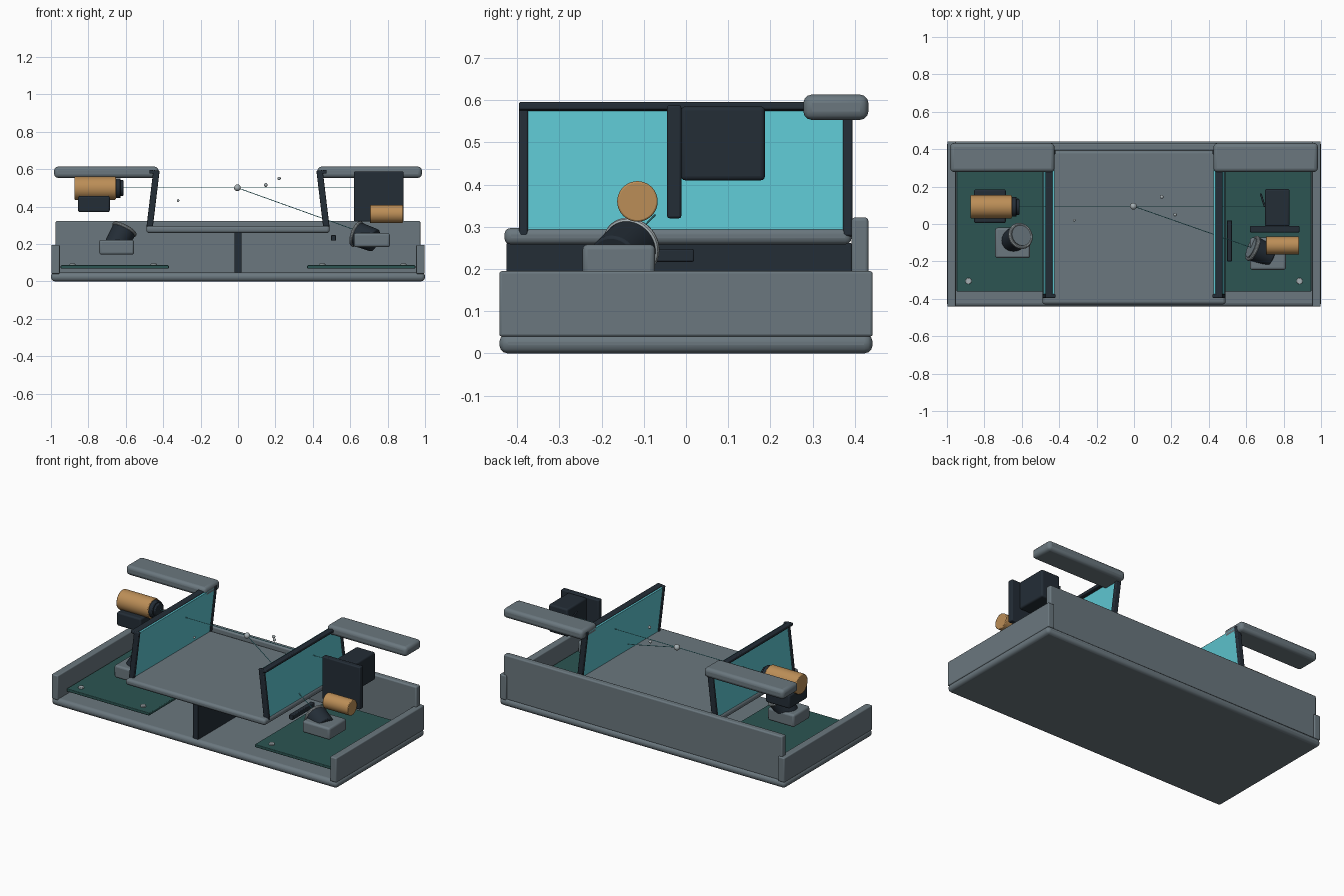
import bpy
from math import radians, pi
from mathutils import Vector

if "Cube" in bpy.data.objects:
    bpy.data.objects.remove(bpy.data.objects["Cube"], do_unlink=True)


def material(name, rgb):
    m = bpy.data.materials.new(name)
    m.use_nodes = True
    m.diffuse_color = (*rgb, 1)
    m.node_tree.nodes["Principled BSDF"].inputs["Base Color"].default_value = (*rgb, 1)
    return m


GREY = material("slate grey", (0.145, 0.185, 0.21))
DARK = material("dark navy", (0.017, 0.026, 0.037))
CYAN = material("cyan glass", (0.11, 0.56, 0.63))
GREEN = material("board green", (0.025, 0.09, 0.085))
AMBER = material("amber metal", (0.5, 0.27, 0.095))
SILVER = material("pale silver", (0.38, 0.43, 0.45))


def finish(name, mat, bevel=0, segments=3):
    ob = bpy.context.object
    ob.name = name
    ob.data.materials.append(mat)
    if bevel:
        mod = ob.modifiers.new("bevel", "BEVEL")
        mod.width, mod.segments = bevel, segments
        mod.limit_method, mod.angle_limit = "ANGLE", radians(40)
    bpy.ops.object.shade_smooth_by_angle(angle=radians(35))
    return ob


def box(name, mat, x, y, z, bevel=0.006, rot=(0, 0, 0)):
    """Box from three (low, high) ranges, turned about its centre."""
    spans = (x, y, z)
    bpy.ops.mesh.primitive_cube_add(size=1, location=[sum(s) / 2 for s in spans], rotation=rot)
    bpy.context.object.scale = [s[1] - s[0] for s in spans]
    bpy.ops.object.transform_apply(location=False, rotation=False, scale=True)
    return finish(name, mat, bevel)


def rod(name, mat, start, end, r, r2=None, bevel=0, sides=40):
    """Cylinder or cone between two points."""
    a, b = Vector(start), Vector(end)
    d = b - a
    bpy.ops.mesh.primitive_cone_add(vertices=sides, radius1=r, radius2=r if r2 is None else r2,
                                    depth=d.length, location=(a + b) / 2,
                                    rotation=d.to_track_quat("Z", "Y").to_euler())
    return finish(name, mat, bevel, 2)


def ball(name, mat, place, r):
    bpy.ops.mesh.primitive_uv_sphere_add(segments=20, ring_count=12, radius=r, location=place)
    return finish(name, mat)


def camera_head(name, centre, axis):
    """Dark housing with a pale rim and a grey lens, aimed along an axis."""
    c, n = Vector(centre), Vector(axis).normalized()
    rod(name + "_housing", DARK, c - n * 0.11, c, 0.062, 0.066, 0.006)
    rod(name + "_lens", GREY, c, c + n * 0.012, 0.056)
    bpy.ops.mesh.primitive_torus_add(major_radius=0.063, minor_radius=0.009, major_segments=40,
                                     minor_segments=10, location=c,
                                     rotation=n.to_track_quat("Z", "Y").to_euler())
    finish(name + "_rim", SILVER)


# Tray, deck and central support
box("base_tray", GREY, (-1, 1), (-0.442, 0.442), (0, 0.047), 0.02, )
box("back_wall", GREY, (-0.975, 0.975), (0.392, 0.432), (0.04, 0.322), 0.008)
box("deck", GREY, (-0.49, 0.49), (-0.43, 0.392), (0.258, 0.297), 0.015)
box("centre_support", DARK, (-0.02, 0.02), (-0.425, 0.392), (0.04, 0.262), 0.003)

# Parts repeated on both ends
for side, word in ((-1, "right"), (1, "left")):
    def span(a, b):
        return tuple(sorted((side * a, side * b)))

    box(word + "_end_wall", GREY, span(0.953, 0.998), (-0.442, 0.442), (0.04, 0.195))
    box(word + "_armrest", GREY, span(0.425, 0.983), (0.278, 0.432), (0.553, 0.613), 0.02)
    box(word + "_circuit_board", GREEN, span(0.37, 0.948), (-0.362, 0.362), (0.068, 0.086), 0.004)
    for x in (0.45, 0.885):
        for y in (-0.305, 0.305):
            rod(word + "_screw", SILVER, (side * x, y, 0.08), (side * x, y, 0.094), 0.017,
                bevel=0.003, sides=20)

    # Leaning glass panel with its frame
    lean = (0, -side * 0.12, 0)
    box(word + "_glass", CYAN, span(0.443, 0.467), (-0.38, 0.38), (0.277, 0.587), 0.002, lean)
    for y in (-0.385, 0.383):
        box(word + "_frame_post", DARK, span(0.438, 0.472), (y - 0.011, y + 0.011),
            (0.275, 0.594), 0.005, lean)
    box(word + "_frame_top", DARK, span(0.436, 0.474), (-0.396, 0.394), (0.575, 0.594), 0.005, lean)

# Projector
box("projector_mount", DARK, (-0.855, -0.685), (0.005, 0.185), (0.37, 0.456), 0.01)
rod("projector_body", AMBER, (-0.875, 0.092, 0.498), (-0.653, 0.092, 0.498), 0.062, bevel=0.005)
rod("projector_collar", DARK, (-0.66, 0.092, 0.498), (-0.628, 0.092, 0.498), 0.053, bevel=0.004)
rod("projector_lens", DARK, (-0.63, 0.092, 0.498), (-0.613, 0.092, 0.498), 0.043, bevel=0.004)

# Detector plate, its housing and the tilted mirror
box("detector_plate", DARK, (0.62, 0.885), (-0.045, -0.011), (0.32, 0.588))
box("detector_housing", DARK, (0.7, 0.832), (-0.012, 0.187), (0.41, 0.585), 0.01)
box("tilted_mirror", DARK, (0.683, 0.693), (0.09, 0.165), (0.46, 0.54), 0.002, (0, 0, 0.3))
rod("amber_motor", AMBER, (0.705, -0.115, 0.36), (0.882, -0.115, 0.36), 0.048, bevel=0.004)
box("side_rail", DARK, (0.497, 0.524), (-0.2, 0.019), (0.217, 0.247), 0.004)

# Cameras on their blocks
box("right_camera_block", GREY, (-0.742, -0.556), (-0.182, -0.02), (0.143, 0.222), 0.012)
camera_head("right_camera", (-0.607, -0.064, 0.278), (0.45, 0.25, 0.85))
box("left_camera_block", GREY, (0.62, 0.812), (-0.245, -0.073), (0.183, 0.258), 0.012)
camera_head("left_camera", (0.635, -0.13, 0.253), (-0.88, 0.38, 0.32))

# Floating particles and thin light beams
focus = (-0.003, 0.095, 0.5)
ball("focus_particle", SILVER, focus, 0.018)
for place, r in (((0.148, 0.145, 0.515), 0.01), ((0.22, 0.05, 0.55), 0.009),
                 ((-0.32, 0.02, 0.432), 0.007)):
    ball("particle", SILVER, place, r)
rod("main_beam", CYAN, (-0.613, 0.095, 0.5), (0.69, 0.095, 0.5), 0.002, sides=8)
rod("scattered_beam", CYAN, focus, (0.625, -0.125, 0.275), 0.002, sides=8)
